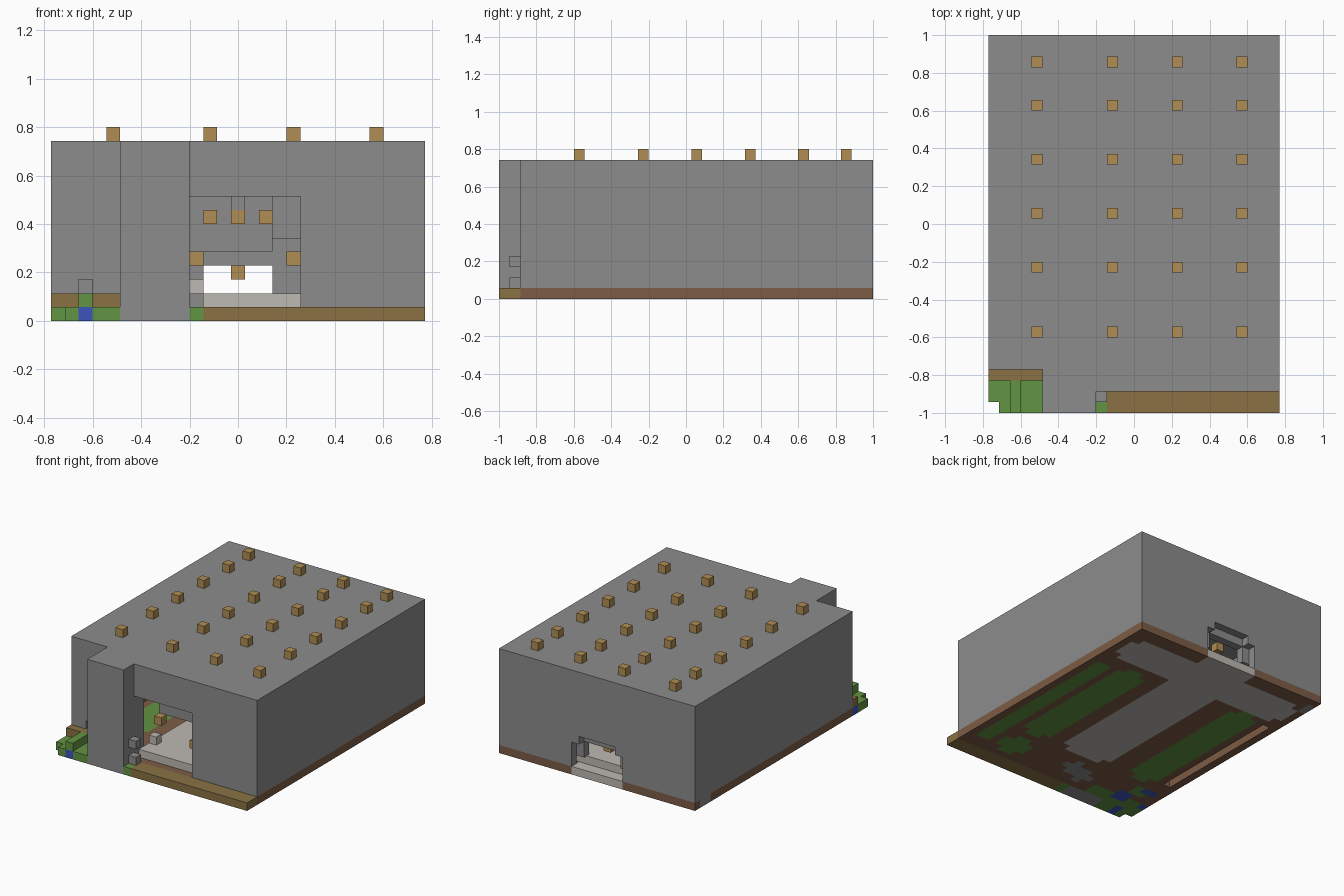
import bpy, bmesh
from mathutils import Vector

U = 2 / 35            # block size
NX, NY = 27, 35       # footprint in blocks

cube = bpy.data.objects.get("Cube")
if cube:
    bpy.data.objects.remove(cube)


def make_material(name, rgb):
    lin = [((c / 255 + 0.055) / 1.055) ** 2.4 for c in rgb] + [1]
    m = bpy.data.materials.new(name)
    m.use_nodes = True
    m.diffuse_color = lin
    m.node_tree.nodes["Principled BSDF"].inputs["Base Color"].default_value = lin
    return m


stone = make_material("grey stone", (140, 140, 140))
lamp = make_material("lamp wood", (176, 141, 84))
soil = make_material("tan soil", (138, 114, 68))
earth = make_material("red brown earth", (125, 92, 70))
grass = make_material("grass green", (98, 148, 66))
water = make_material("water blue", (60, 85, 190))
paving = make_material("pale paving", (190, 184, 178))


def to_world(i, j, k):
    return Vector(((i - NX / 2) * U, (j - NY / 2) * U, k * U))


def finish(name, bm, mats):
    mesh = bpy.data.meshes.new(name)
    bm.to_mesh(mesh)
    bm.free()
    for m in mats:
        mesh.materials.append(m)
    ob = bpy.data.objects.new(name, mesh)
    bpy.context.collection.objects.link(ob)
    return ob


def boxes(name, mat, *spans):
    """Each span is x0, x1, y0, y1, z0, z1 in blocks."""
    bm = bmesh.new()
    for x0, x1, y0, y1, z0, z1 in spans:
        a, b = to_world(x0, y0, z0), to_world(x1, y1, z1)
        verts = bmesh.ops.create_cube(bm, size=1)["verts"]
        for v in verts:
            v.co = Vector([(a[n] + b[n]) / 2 + v.co[n] * (b[n] - a[n]) for n in range(3)])
    return finish(name, bm, [mat])


def block(i, j, k):
    return (i, i + 1, j, j + 1, k, k + 1)


# Ground layer: a grid of blocks, coloured by garden beds, paths and pools
GROUND = [stone, soil, earth, grass, water, paving]
AREAS = [  # later areas win: material, x0, x1, y0, y1, clipped corners
    (soil, 11, 27, 0, 2, False),
    (grass, 0, 8, 0, 4, False),
    (grass, 1, 5, 5, 7, True),
    (grass, 10, 11, 0, 2, False),
    (grass, 24, 26, 3, 27, True),
    (grass, 19, 23, 8, 27, True),
    (grass, 19, 23, 3, 7, True),
    (grass, 3, 7, 8, 28, True),
    (paving, 1, 26, 28, 33, True),
    (paving, 10, 17, 8, 29, True),
    (paving, 10, 17, 33, 35, False),
    (stone, 0, 1, 32, 34, False),
    (stone, 9, 12, 3, 6, True),
    (stone, 11, 14, 4, 7, True),
    (stone, 5, 10, 0, 2, False),
    (water, 2, 3, 0, 2, False),
    (water, 3, 5, 3, 5, False),
    (water, 1, 3, 6, 7, False),
    (water, 0, 1, 3, 4, False),
]


def ground_colour(i, j):
    found = earth
    for mat, x0, x1, y0, y1, clipped in AREAS:
        inside = x0 <= i < x1 and y0 <= j < y1
        corner = i in (x0, x1 - 1) and j in (y0, y1 - 1)
        if inside and not (clipped and corner):
            found = mat
    return GROUND.index(found)


def missing(i, j):
    return (i, j) == (0, 0) or (i == 1 and 9 <= j < 27)


bm = bmesh.new()
bmesh.ops.create_grid(bm, x_segments=NX, y_segments=NY, size=1)
for v in bm.verts:
    v.co.x *= NX * U / 2


def cell(p):
    return int(p.x / U + NX / 2), int(p.y / U + NY / 2)


bmesh.ops.delete(bm, geom=[f for f in bm.faces if missing(*cell(f.calc_center_median()))],
                 context='FACES')
ext = bmesh.ops.extrude_face_region(bm, geom=bm.faces[:], use_keep_orig=True)
for v in [g for g in ext["geom"] if isinstance(g, bmesh.types.BMVert)]:
    v.co.z += U
bmesh.ops.recalc_face_normals(bm, faces=bm.faces[:])
for f in bm.faces:
    f.normal_update()
    f.material_index = ground_colour(*cell(f.calc_center_median() - f.normal * U / 4))
finish("ground", bm, GROUND)

# Outer shell
H = 13
boxes("roof", stone,
      (0, 5, 4, NY, H - 1, H), (5, 10, 0, NY, H - 1, H), (10, NX, 2, NY, H - 1, H))
boxes("side_walls", stone, (0, 1, 4, NY, 1, H - 1), (NX - 1, NX, 2, NY, 1, H - 1))
boxes("front_pillar", stone, (5, 10, 0, 4, 1, H - 1))
boxes("front_wall", stone, (18, NX - 1, 2, 3, 1, H - 1), (10, 18, 2, 3, 9, H - 1))
boxes("alcove_wall", stone,
      (1, 2, 4, 5, 1, H - 1), (3, 5, 4, 5, 1, H - 1),
      (2, 3, 4, 5, 3, H - 1), (2, 3, 4, 5, 1, 2), (2, 3, 5, 6, 1, 4))

# Back wall with stepped doorway and its inner frame
boxes("back_wall", stone,
      (1, 10, 34, 35, 1, H - 1), (17, NX - 1, 34, 35, 1, H - 1),
      (10, 11, 34, 35, 4, H - 1), (16, 17, 34, 35, 4, H - 1), (11, 16, 34, 35, 5, H - 1))
boxes("back_door_frame", stone,
      (9, 11, 33, 34, 2, 6), (16, 18, 33, 34, 2, 6), (11, 16, 33, 34, 4, 6))

# Interior hall
boxes("hall_floor", paving, (10, 18, 3, 33.5, 1, 2), block(10, 5, 2))
boxes("hanging_beam", stone, (11, 16, 7, 8, 5, 9), block(13, 6, 8), (10, 11, 7, 8, 5, 9))
boxes("hall_lamps", lamp,
      block(11, 6, 7), block(13, 6, 7), block(15, 6, 7),
      block(10, 6, 4), block(17, 3, 4), block(13, 32, 3))

# Front garden
boxes("entrance_stones", stone, block(10, 1, 1), block(10, 1, 3))
boxes("garden_bank", soil, (0, 5, 3, 4, 1, 2))
boxes("garden_hedge", grass, (2, 3, 0, 3, 1, 2))

# Roof lamps
boxes("roof_lamps", lamp,
      *[block(i, j, H) for i in (4, 11, 17, 23) for j in (7, 13, 18, 23, 28, 32)])
